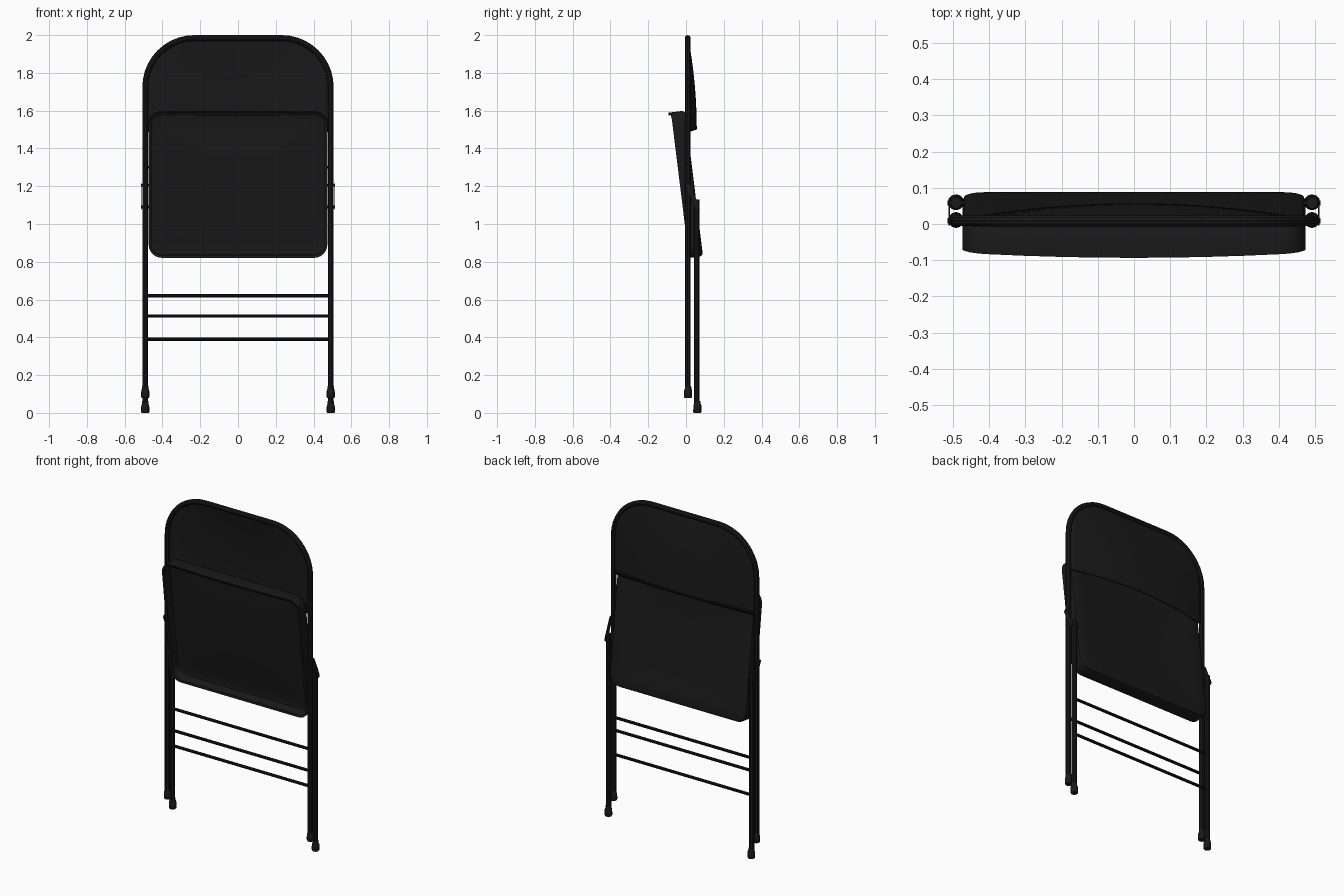
import bpy, bmesh, math
from mathutils import Vector

if "Cube" in bpy.data.objects:
    bpy.data.objects.remove(bpy.data.objects["Cube"])

mat = bpy.data.materials.new("black_paint")
mat.diffuse_color = (0.01, 0.01, 0.01, 1)
mat.use_nodes = True
mat.node_tree.nodes["Principled BSDF"].inputs["Base Color"].default_value = mat.diffuse_color
LEG_X, FRONT_Y, BACK_Y = 0.491, 0.009, 0.058
TUBE_R, BEND = 0.0155, 0.26
TOP_Z = 2.0 - TUBE_R


def finish(ob):
    ob.data.materials.append(mat)
    bpy.ops.object.select_all(action='DESELECT')
    bpy.context.view_layer.objects.active = ob
    ob.select_set(True)
    if ob.type == 'CURVE':
        bpy.ops.object.convert(target='MESH')
        ob = bpy.context.object
    bpy.ops.object.shade_smooth_by_angle(angle=math.radians(35))
    return ob


def from_bmesh(name, bm):
    bmesh.ops.recalc_face_normals(bm, faces=bm.faces)
    me = bpy.data.meshes.new(name)
    bm.to_mesh(me)
    bm.free()
    ob = bpy.data.objects.new(name, me)
    bpy.context.collection.objects.link(ob)
    return ob


def tube(name, pts, r):
    cu = bpy.data.curves.new(name, 'CURVE')
    cu.dimensions = '3D'
    cu.bevel_depth, cu.bevel_resolution, cu.use_fill_caps = r, 3, True
    sp = cu.splines.new('POLY')
    sp.points.add(len(pts) - 1)
    for p, co in zip(sp.points, pts):
        p.co = (*co, 1)
    ob = bpy.data.objects.new(name, cu)
    bpy.context.collection.objects.link(ob)
    return finish(ob)


def lathe_foot(name, x, y, z):
    bm = bmesh.new()
    rings = []
    for r, h in [(0.019, 0), (0.022, 0.006), (0.021, 0.04), (0.0175, 0.048), (0.0165, 0.062)]:
        rings.append([bm.verts.new((x + r * math.cos(a), y + r * math.sin(a), z + h))
                      for a in (math.tau * i / 12 for i in range(12))])
    for a, b in zip(rings, rings[1:]):
        for i in range(12):
            bm.faces.new((a[i], a[i - 1], b[i - 1], b[i]))
    bm.faces.new(rings[0])
    bm.faces.new(rings[-1])
    finish(from_bmesh(name, bm))


# Front frame: one bent tube forming both front legs and the back hoop
arc = [(LEG_X - BEND + BEND * math.cos(t), TOP_Z - BEND + BEND * math.sin(t))
       for t in (math.pi / 2 * i / 10 for i in range(11))]
half = [(LEG_X, 0.10)] + arc
tube("front_frame", [(x, FRONT_Y, z) for x, z in half] +
     [(-x, FRONT_Y, z) for x, z in reversed(half)], TUBE_R)

# Cross rungs: two on the rear legs, one on the front legs
for name, y, z in [("rear_rung_upper", BACK_Y, 0.62), ("front_rung", FRONT_Y, 0.513),
                   ("rear_rung_lower", BACK_Y, 0.39)]:
    tube(name, [(-LEG_X, y, z), (LEG_X, y, z)], 0.009)

# Rear legs, feet, fold links and pins on each side
for side, s in (("left", -1), ("right", 1)):
    x = s * LEG_X
    tube("rear_leg_" + side, [(x, BACK_Y, 0.02), (x, BACK_Y, 1.13)], TUBE_R)
    lathe_foot("front_foot_" + side, x, FRONT_Y + 0.002, 0.08)
    lathe_foot("rear_foot_" + side, x, BACK_Y + 0.002, 0)
    # link plate with rounded ends
    a, b = Vector((FRONT_Y, 1.205)), Vector((BACK_Y, 1.09))
    d = (b - a).normalized()
    base = math.atan2(d.y, d.x)
    bm = bmesh.new()
    outline = []
    for c, start in ((b, base - math.pi / 2), (a, base + math.pi / 2)):
        for i in range(7):
            t = start + math.pi * i / 6
            outline.append(bm.verts.new((s * 0.507, c.x + 0.013 * math.cos(t),
                                         c.y + 0.013 * math.sin(t))))
    f = bm.faces.new(outline)
    ext = bmesh.ops.extrude_face_region(bm, geom=[f])
    bmesh.ops.translate(bm, vec=(s * 0.005, 0, 0),
                        verts=[v for v in ext["geom"] if isinstance(v, bmesh.types.BMVert)])
    finish(from_bmesh("fold_link_" + side, bm))
    for name, y, z in (("link_pin_upper_", FRONT_Y, 1.205), ("link_pin_lower_", BACK_Y, 1.09),
                       ("seat_pivot_", FRONT_Y, 1.3)):
        tube(name + side, [(s * 0.465, y, z), (s * (0.506 if "seat" in name else 0.514), y, z)], 0.007)

# Backrest: thin sheet bowed backwards, following the hoop outline
bm = bmesh.new()
rows, cols = 20, 24
zs = [1.485 + 0.24 * i / 6 for i in range(6)] + [z for _, z in arc]
ws = [LEG_X] * 6 + [x for x, _ in arc]
grid = []
for z, w in zip(zs, ws):
    fall = 1 - max(0, (z - 1.5) / (TOP_Z - 1.5)) ** 2
    row = []
    for i in range(cols + 1):
        u = 2 * i / cols - 1
        x = u * w
        bow = 1 - (x / LEG_X) ** 2
        lift = 0.015 * bow if z < 1.49 else 0
        row.append(bm.verts.new((x, FRONT_Y + 0.045 * bow * fall, z + lift)))
    grid.append(row)
for a, b in zip(grid, grid[1:]):
    for i in range(cols):
        bm.faces.new((a[i], a[i + 1], b[i + 1], b[i]))
back = from_bmesh("backrest", bm)
sol = back.modifiers.new("thickness", 'SOLIDIFY')
sol.thickness, sol.offset = 0.006, 0
finish(back)

# Seat: folded pressed-metal pan, open towards the front, with a dished face
W, L = 0.473, 0.776
tilt = math.atan2(0.095, 0.77)
up = Vector((0, -math.sin(tilt), math.cos(tilt)))
fwd = Vector((0, -math.cos(tilt), -math.sin(tilt)))
origin = Vector((0, 0.09, 0.83))


def outline(inset, n=6, r=0.07):
    """Rounded rectangle with subdivided top and bottom edges."""
    hw, hl, rr = W - inset, L / 2 - inset, r - inset
    pts = []
    for k, (sx, sy) in enumerate(((1, 1), (-1, 1), (-1, -1), (1, -1))):
        for i in range(n + 1):
            t = math.pi / 2 * (k + i / n)
            pts.append((sx * (hw - rr) + rr * math.cos(t), sy * (hl - rr) + rr * math.sin(t)))
        if k in (0, 2):
            pts += [(sx * (hw - rr) * (1 - j / 4), sy * hl) for j in range(1, 8)]
    return pts


bm = bmesh.new()


def ring(inset, depth, scale=1, rim=False):
    out = []
    for x, v in outline(inset):
        d = depth
        if rim and v > L / 2 - 0.03:      # front apron is deeper in the middle
            d += 0.014 * (1 - (x / W) ** 2)
        out.append(bm.verts.new(origin + Vector((x * scale, 0, 0)) +
                                up * (L / 2 + v * scale) + fwd * d))
    return out


rings = [ring(0.018, 0.01, 0.3), ring(0.018, 0.008, 0.6), ring(0.018, 0.003, 0.85),
         ring(0.018, 0), ring(0.006, 0.004), ring(0, 0.016),
         ring(0, 0.075, rim=True), ring(0.014, 0.075, rim=True)]
bm.faces.new(rings[0])
for a, b in zip(rings, rings[1:]):
    for i in range(len(a)):
        bm.faces.new((a[i - 1], a[i], b[i], b[i - 1]))
seat = from_bmesh("seat", bm)
sol = seat.modifiers.new("thickness", 'SOLIDIFY')
sol.thickness, sol.offset = 0.004, -1
finish(seat)
